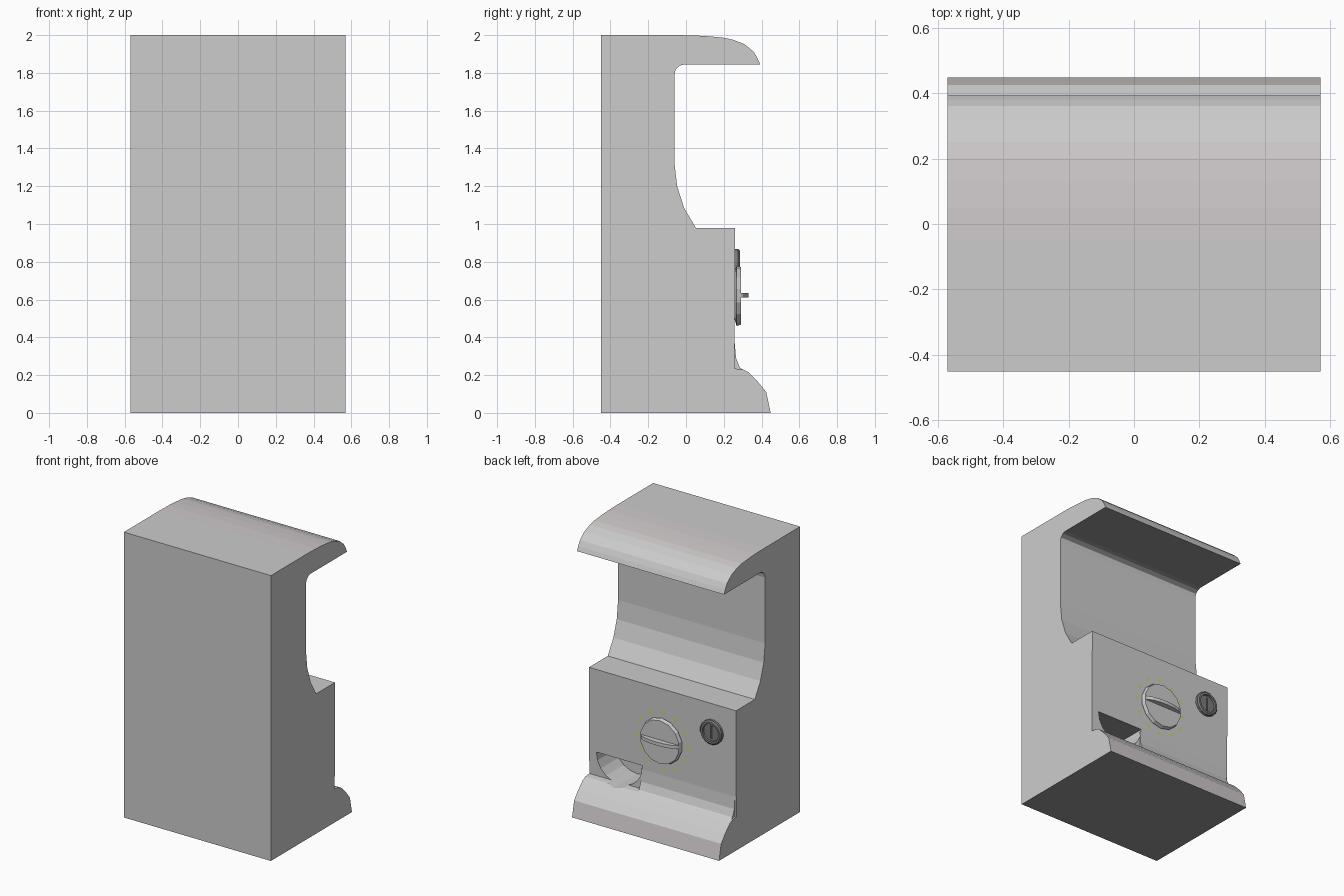
import bpy, bmesh, math
from mathutils import Vector

if "Cube" in bpy.data.objects:
    bpy.data.objects.remove(bpy.data.objects["Cube"])

def mat(name, c):
    m = bpy.data.materials.new(name)
    m.diffuse_color = (*c, 1)
    m.use_nodes = True
    m.node_tree.nodes["Principled BSDF"].inputs["Base Color"].default_value = m.diffuse_color
    return m

GREY = mat("cabinet grey", (0.605, 0.605, 0.605))
WARM = mat("warm grey", (0.63, 0.59, 0.595))
UNDER = mat("underside grey", (0.30, 0.30, 0.30))
DARK = mat("dark metal", (0.20, 0.20, 0.20))
SLIT = mat("slot black", (0.06, 0.06, 0.06))
YELLOW = mat("mark yellow", (0.66, 0.66, 0.12))

def finish(name, bm, m):
    bmesh.ops.recalc_face_normals(bm, faces=bm.faces)
    me = bpy.data.meshes.new(name)
    bm.to_mesh(me)
    bm.free()
    me.materials.append(m)
    ob = bpy.data.objects.new(name, me)
    bpy.context.collection.objects.link(ob)
    return ob

def prism(name, pts, offset, m):
    """Extrude a closed outline of 3D points along an offset."""
    bm = bmesh.new()
    f = bm.faces.new([bm.verts.new(p) for p in pts])
    r = bmesh.ops.extrude_face_region(bm, geom=[f])
    vs = [v for v in r["geom"] if isinstance(v, bmesh.types.BMVert)]
    bmesh.ops.translate(bm, verts=vs, vec=Vector(offset))
    return finish(name, bm, m)

def lathe(name, x, z, prof, seg, m, closed=False):
    """Rings of (radius, y) around a y axis; capped, or closed into a ring."""
    bm = bmesh.new()
    rings = [[bm.verts.new((x + r * math.cos(2 * math.pi * (i + .5) / seg), y,
                            z + r * math.sin(2 * math.pi * (i + .5) / seg)))
              for i in range(seg)] for r, y in prof]
    pairs = list(zip(rings, rings[1:])) + ([(rings[-1], rings[0])] if closed else [])
    for a, b in pairs:
        for i in range(seg):
            j = (i + 1) % seg
            bm.faces.new((a[i], a[j], b[j], b[i]))
    if not closed:
        bm.faces.new(rings[0])
        bm.faces.new(rings[-1])
    return finish(name, bm, m)

# Cabinet: side profile (y, z) extruded across the width
W = 0.57
profile = [(-.45, 0), (-.45, 2), (-.05, 2), (.05, 1.998), (.13, 1.993), (.20, 1.986),
           (.25, 1.975), (.31, 1.952), (.36, 1.91), (.38, 1.875), (.393, 1.845),
           (-.01, 1.845), (-.035, 1.838), (-.055, 1.818), (-.062, 1.79),
           (-.062, 1.33), (-.047, 1.2), (-.01, 1.085), (.052, .98),
           (.26, .98), (.257, .235), (.30, .23), (.33, .215),
           (.38, .165), (.425, .11), (.448, 0)]
cabinet = prism("cabinet", [(-W, y, z) for y, z in profile], (2 * W, 0, 0), GREY)

# Prize chute: half-round recess with a flat ceiling
cx, cz, cr = 0.335, 0.40, 0.18
arc = [(cx + cr * math.cos(a), .06, cz + cr * math.sin(a))
       for a in (math.pi * (1 + i / 10) for i in range(11))]
cutter = prism("chute_cutter", arc, (0, .5, 0), GREY)
cutter.hide_render = True
b = cabinet.modifiers.new("chute", "BOOLEAN")
b.operation, b.solver, b.object = "DIFFERENCE", "EXACT", cutter
bpy.context.view_layer.objects.active = cabinet
bpy.ops.object.modifier_apply(modifier="chute")
bpy.data.objects.remove(cutter)

# Cabinet colours: darker undersides, warm roof middle and base kick strip
cabinet.data.materials.clear()
for m in (GREY, WARM, UNDER):
    cabinet.data.materials.append(m)
for p in cabinet.data.polygons:
    p.material_index = 0
    if p.normal.z < -.5:
        p.material_index = 2
    elif p.normal.z > .9 and p.center.z > 1.98 and p.center.y > -.05:
        p.material_index = 1
    elif p.normal.y > .9 and p.center.z < .1:
        p.material_index = 1

# Concave fillet where the panel meets the base, beside the chute
fillet = [(.25, .38), (.257, .38), (.265, .29), (.285, .24), (.305, .226), (.25, .226)]
prism("panel_fillet", [(-W + .01, y, z) for y, z in fillet], (.725, 0, 0), GREY)

# Turning dial with chamfered rim and a bowed grip
dx, dz = 0.0, 0.62
lathe("dial", dx, dz, [(.12, .256), (.16, .268), (.152, .292)], 14, GREY)
bow = [(dx + .15 * math.cos(math.pi * i / 8), .285 + .045 * math.sin(math.pi * i / 8),
        dz - .008) for i in range(9)]
prism("dial_grip", bow, (0, 0, .024), GREY)

# Broken ring of flat marks around the dial
bm = bmesh.new()
for i in range(12):
    a = 2 * math.pi * i / 12 + math.pi / 2
    bm.faces.new([bm.verts.new((dx + r * math.cos(a + s), .262, dz + r * math.sin(a + s)))
                  for r, s in ((.19, -.08), (.19, .08), (.206, .08), (.206, -.08))])
marks = finish("dial_marks", bm, YELLOW)
for p in marks.data.polygons:
    if p.normal.y < 0:
        p.flip()

# Coin slot: rim, plate and vertical slit
sx, sz = -.387, .785
lathe("coin_rim", sx, sz, [(.085, .25), (.085, .276), (.076, .285), (.062, .285), (.058, .25)],
      16, DARK, closed=True)
lathe("coin_plate", sx, sz, [(.06, .25), (.06, .272)], 16, DARK)
prism("coin_slit", [(sx + a * .009, .265, sz + c * .045)
                    for a, c in ((-1, -1), (1, -1), (1, 1), (-1, 1))], (0, .009, 0), SLIT)
